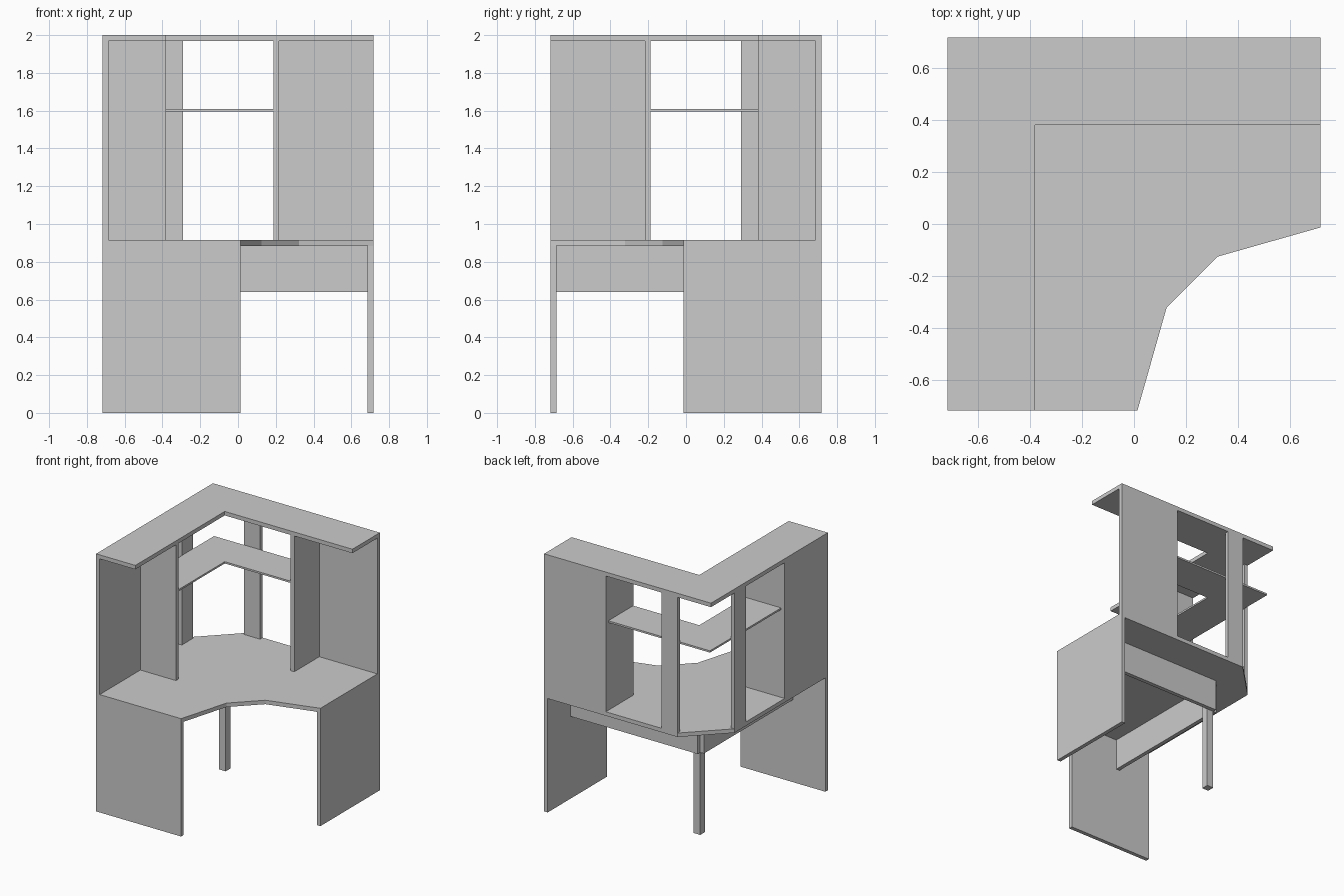
import bpy

if "Cube" in bpy.data.objects:
    bpy.data.objects.remove(bpy.data.objects["Cube"])

E = 0.717          # half width of the footprint
T = 0.031          # board thickness
DESK = 0.915       # desk surface height
INNER = 0.38       # inner edge of the hutch


def prism(name, outline, z0, z1):
    """Extrude a counter-clockwise outline between two heights."""
    n = len(outline)
    verts = [(x, y, z0) for x, y in outline] + [(x, y, z1) for x, y in outline]
    faces = [tuple(reversed(range(n))), tuple(range(n, 2 * n))]
    faces += [(i, (i + 1) % n, n + (i + 1) % n, n + i) for i in range(n)]
    mesh = bpy.data.meshes.new(name)
    mesh.from_pydata(verts, [], faces)
    obj = bpy.data.objects.new(name, mesh)
    bpy.context.collection.objects.link(obj)
    return obj


def box(name, x0, x1, y0, y1, z0, z1):
    return prism(name, [(x0, y0), (x1, y0), (x1, y1), (x0, y1)], z0, z1)


def pair(name, x0, x1, y0, y1, z0, z1):
    """A board on the back wing and its twin on the left wing (mirrored over the diagonal)."""
    box("back_" + name, x0, x1, y0, y1, z0, z1)
    box("left_" + name, -y1, -y0, -x1, -x0, z0, z1)


def ell(name, outer, inner, end, z0, z1):
    """L-shaped board whose corner points to the back left."""
    prism(name, [(-outer, -end), (-inner, -end), (-inner, inner),
                 (end, inner), (end, outer), (-outer, outer)], z0, z1)


# Desk top with curved-in front and clipped back corner
clip = E - 0.287
prism("desk_top", [(-E, -E), (0.013, -E), (0.125, -0.322), (0.322, -0.125),
                   (E, -0.013), (E, E), (-clip, E), (-E, clip)], DESK - T, DESK)

# Floor-length end panels
pair("end_panel", E - T, E, -0.013, E, 0, DESK - T)

# Modesty panels and corner leg
m = E - 0.278
pair("modesty_panel", -(m - T), E - T, m - T, m, 0.64, DESK - T)
leg = m - T
box("corner_leg", -leg, -leg + 0.056, leg - 0.056, leg, 0, DESK - T)

# Hutch: top, back panels, dividers, rear posts
ell("hutch_top", E, INNER, E, 2 - T, 2)
pair("hutch_back_panel", 0.187, E, E - T, E, DESK, 2 - T)
pair("hutch_divider", 0.187, 0.187 + T, INNER, E - T, DESK, 2 - T)
pair("hutch_post", -clip, -0.29, E - T, E, DESK, 2 - T)

# Thin corner shelf between the dividers
ell("hutch_shelf", E - T, INNER, 0.187, 1.596, 1.61)
